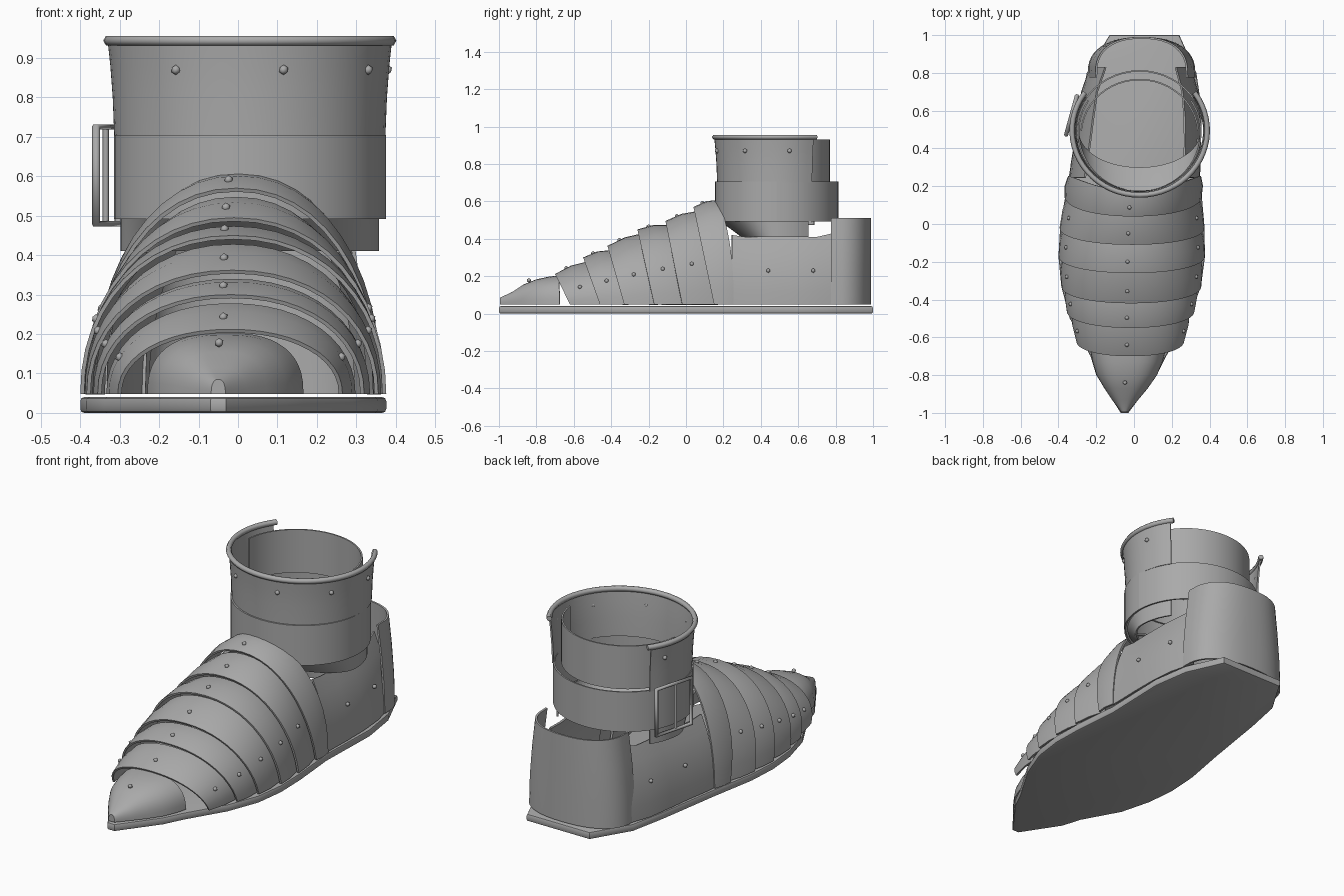
import bpy, bmesh, math
from mathutils import Vector

if "Cube" in bpy.data.objects:
    bpy.data.objects.remove(bpy.data.objects["Cube"])

steel = bpy.data.materials.new("steel grey")
steel.diffuse_color = (0.4, 0.4, 0.4, 1)
steel.use_nodes = True
steel.node_tree.nodes["Principled BSDF"].inputs["Base Color"].default_value = steel.diffuse_color
BASE = 0.048


def finish(name, bm, angle=35):
    bmesh.ops.recalc_face_normals(bm, faces=bm.faces)
    me = bpy.data.meshes.new(name)
    bm.to_mesh(me)
    bm.free()
    me.materials.append(steel)
    ob = bpy.data.objects.new(name, me)
    bpy.context.collection.objects.link(ob)
    bpy.ops.object.select_all(action='DESELECT')
    ob.select_set(True)
    bpy.context.view_layer.objects.active = ob
    bpy.ops.object.shade_smooth_by_angle(angle=math.radians(angle))
    return ob


def sheet(name, rows, thick=0.01):
    """Thin plate through a grid of points."""
    bm = bmesh.new()
    vs = [[bm.verts.new(p) for p in r] for r in rows]
    for a, b in zip(vs, vs[1:]):
        for i in range(len(a) - 1):
            bm.faces.new((a[i], a[i + 1], b[i + 1], b[i]))
    bmesh.ops.recalc_face_normals(bm, faces=bm.faces)
    bmesh.ops.solidify(bm, geom=bm.faces[:], thickness=thick)
    return finish(name, bm)


def tube(name, pts, r, closed=False):
    cu = bpy.data.curves.new(name, 'CURVE')
    cu.dimensions = '3D'
    cu.bevel_depth = r
    cu.bevel_resolution = 1
    cu.use_fill_caps = True
    sp = cu.splines.new('POLY')
    sp.points.add(len(pts) - 1)
    for p, q in zip(sp.points, pts):
        p.co = (*q, 1)
    sp.use_cyclic_u = closed
    cu.materials.append(steel)
    ob = bpy.data.objects.new(name, cu)
    bpy.context.collection.objects.link(ob)
    bpy.ops.object.select_all(action='DESELECT')
    ob.select_set(True)
    bpy.context.view_layer.objects.active = ob
    bpy.ops.object.convert(target='MESH')


def rivets(name, pts, r=0.012):
    bm = bmesh.new()
    for p in pts:
        g = bmesh.ops.create_icosphere(bm, subdivisions=1, radius=r)
        bmesh.ops.translate(bm, verts=g['verts'], vec=p)
    finish(name, bm, 60)


def arch(st, t, power=0.94, lean=1.0):
    """Point on a leaning half ellipse; st = (y top, z top, y base, half width, centre x)."""
    yt, zt, yb, hw, cx = st
    s = max(math.sin(t), 0) ** power
    c = math.copysign(abs(math.cos(t)) ** power, math.cos(t))
    return Vector((cx + hw * c, yb + (yt - yb) * s ** lean, BASE + (zt - BASE) * s))


def mix(a, b, f):
    return tuple(p + (q - p) * f for p, q in zip(a, b))


# Sole
right = [(-0.03, -1), (0.12, -0.8), (0.17, -0.7), (0.29, -0.5), (0.355, -0.33), (0.376, -0.17),
         (0.372, 0), (0.35, 0.25), (0.36, 0.6), (0.33, 0.8), (0.24, 1)]
left = [(-0.13, 1), (-0.25, 0.8), (-0.29, 0.6), (-0.345, 0.25), (-0.39, 0), (-0.4, -0.17),
        (-0.385, -0.33), (-0.34, -0.5), (-0.23, -0.7), (-0.2, -0.8), (-0.07, -1)]
bm = bmesh.new()
f = bm.faces.new([bm.verts.new((x, y, 0)) for x, y in right + left])
g = bmesh.ops.extrude_face_region(bm, geom=[f])
bmesh.ops.translate(bm, verts=[v for v in g['geom'] if isinstance(v, bmesh.types.BMVert)], vec=(0, 0, 0.04))
rim = [e for e in bm.edges if abs(e.verts[0].co.z - e.verts[1].co.z) < 0.001]
bmesh.ops.bevel(bm, geom=rim, offset=0.01, segments=2, profile=0.5, affect='EDGES')
finish("sole", bm)

# Toe cap
angles = [math.pi * i / 24 for i in range(25)]
toe = [(-0.995, 0.085, -0.995, 0.018, -0.05), (-0.93, 0.115, -0.93, 0.07, -0.047),
       (-0.87, 0.155, -0.87, 0.115, -0.042), (-0.80, 0.183, -0.80, 0.16, -0.038),
       (-0.73, 0.198, -0.73, 0.185, -0.034), (-0.68, 0.203, -0.675, 0.198, -0.032)]
sheet("toe_cap", [[arch(s, t, 0.8) for t in angles] for s in toe])
bm = bmesh.new()
tip = [bm.verts.new(arch(toe[0], t, 0.8)) for t in angles]
bm.faces.new(tip)
finish("toe_tip", bm)

# Overlapping foot lames
stations = [(-0.70, 0.212, -0.62, 0.285, -0.02), (-0.55, 0.30, -0.46, 0.338, -0.018),
            (-0.42, 0.362, -0.33, 0.37, -0.014), (-0.26, 0.45, -0.17, 0.388, -0.012),
            (-0.11, 0.495, -0.02, 0.384, -0.01), (0.04, 0.57, 0.15, 0.364, -0.005),
            (0.175, 0.608, 0.255, 0.352, 0.003)]
studs = [arch(toe[3], math.pi / 2) + Vector((-0.01, -0.04, -0.005))]
for i, (a, b) in enumerate(zip(stations, stations[1:])):
    last = i == len(stations) - 2
    tuck = 0 if last else 0.022
    lean = 2.5 if last else 1.0
    rear = (b[0] + tuck, b[1] - tuck, b[2] + tuck, b[3] - tuck, b[4])
    mid = mix(a, rear, 0.5)
    mid = (mid[0], mid[1] + 0.012, mid[2], mid[3] + 0.008, mid[4])
    sheet(f"foot_lame_{i + 1}", [[arch(s, t, lean=k) for t in angles]
                                 for s, k in ((a, 1), (mid, (1 + lean) / 2), (rear, lean))])
    studs.append(arch(mix(a, mid, 0.7), math.pi / 2 + 0.05))
    if not last:
        studs += [arch(mid, 0.44), arch(mid, math.pi - 0.44)]
rivets("lame_rivets", studs)

# Side panels of the rear foot
ys = [0.245, 0.32, 0.42, 0.56, 0.70, 0.83]
tops = [0.42, 0.41, 0.41, 0.41, 0.41, 0.44]
for name, xs, sgn in (("right_side_panel", [0.35, 0.35, 0.353, 0.352, 0.34, 0.305], 1),
                      ("left_side_panel", [-0.343, -0.335, -0.318, -0.3, -0.28, -0.235], -1)):
    rows = []
    for k in range(6):
        f = k / 5
        rows.append([(x - sgn * 0.08 * f ** 2.2, y, BASE + (z - BASE) * f) for x, y, z in zip(xs, ys, tops)])
    sheet(name, rows)
    rivets(name + "_rivets", [(xs[2] - sgn * 0.014, 0.44, 0.23), (xs[4] - sgn * 0.01, 0.68, 0.23)])

# Heel cup
rows = []
for z, hw in ((BASE, 0.285), (0.2, 0.28), (0.36, 0.265), (0.51, 0.245)):
    rows.append([(0.04 + hw * math.copysign(abs(math.cos(t)) ** 0.85, math.cos(t)),
                  0.80 + 0.19 * math.sin(t) ** 0.85 if 0 < t < 3.14 else 0.775, z) for t in angles])
sheet("heel_cup", rows)


# Ankle rings, slightly narrower front to back
def ring_pt(deg, r, z, cy=0.485, squash=0.955):
    t = math.radians(deg)
    return Vector((0.03 + r * math.cos(t), cy + r * squash * math.sin(t), z))


def ring(name, a0, a1, profile, n=40, cy=0.485):
    degs = [a0 + (a1 - a0) * i / n for i in range(n + 1)]
    sheet(name, [[ring_pt(d, r, z, cy) for d in degs] for r, z in profile], 0.008)


# Skirt below the band, drawn back at the instep
degs = [147 + 246 * i / 40 for i in range(41)]
rows = []
for z, front in ((0.41, 0.19), (0.455, 0.25), (0.5, 0.315)):
    row = []
    for d in degs:
        p = ring_pt(d, 0.328, z, 0.485)
        s = math.sin(math.radians(d))
        if s < 0:
            p.y = 0.485 + front * s
        row.append(p)
    rows.append(row)
sheet("ankle_skirt", rows, 0.008)

ring("ankle_band", 0, 360, [(0.345, 0.492), (0.345, 0.705)], 48)
ring("back_plate", 5, 175, [(0.315, 0.70), (0.315, 0.93)], 24, 0.468)
ring("front_cuff", 147, 393, [(0.344, 0.70), (0.348, 0.80), (0.354, 0.88), (0.361, 0.945)], cy=0.495)
tube("cuff_rim", [ring_pt(144 + 252 * i / 40, 0.358, 0.944, 0.495) for i in range(41)], 0.014)
rivets("cuff_rivets", [ring_pt(d, 0.354, 0.87, 0.495) for d in (160, 238, 284, 328, 370)], 0.013)

# Strap buckle
tube("buckle_frame", [(-0.36, 0.47, 0.48), (-0.36, 0.47, 0.725), (-0.302, 0.68, 0.725),
                      (-0.302, 0.68, 0.48)], 0.011, True)
tube("buckle_bar", [(-0.335, 0.565, 0.48), (-0.335, 0.565, 0.725)], 0.008)
